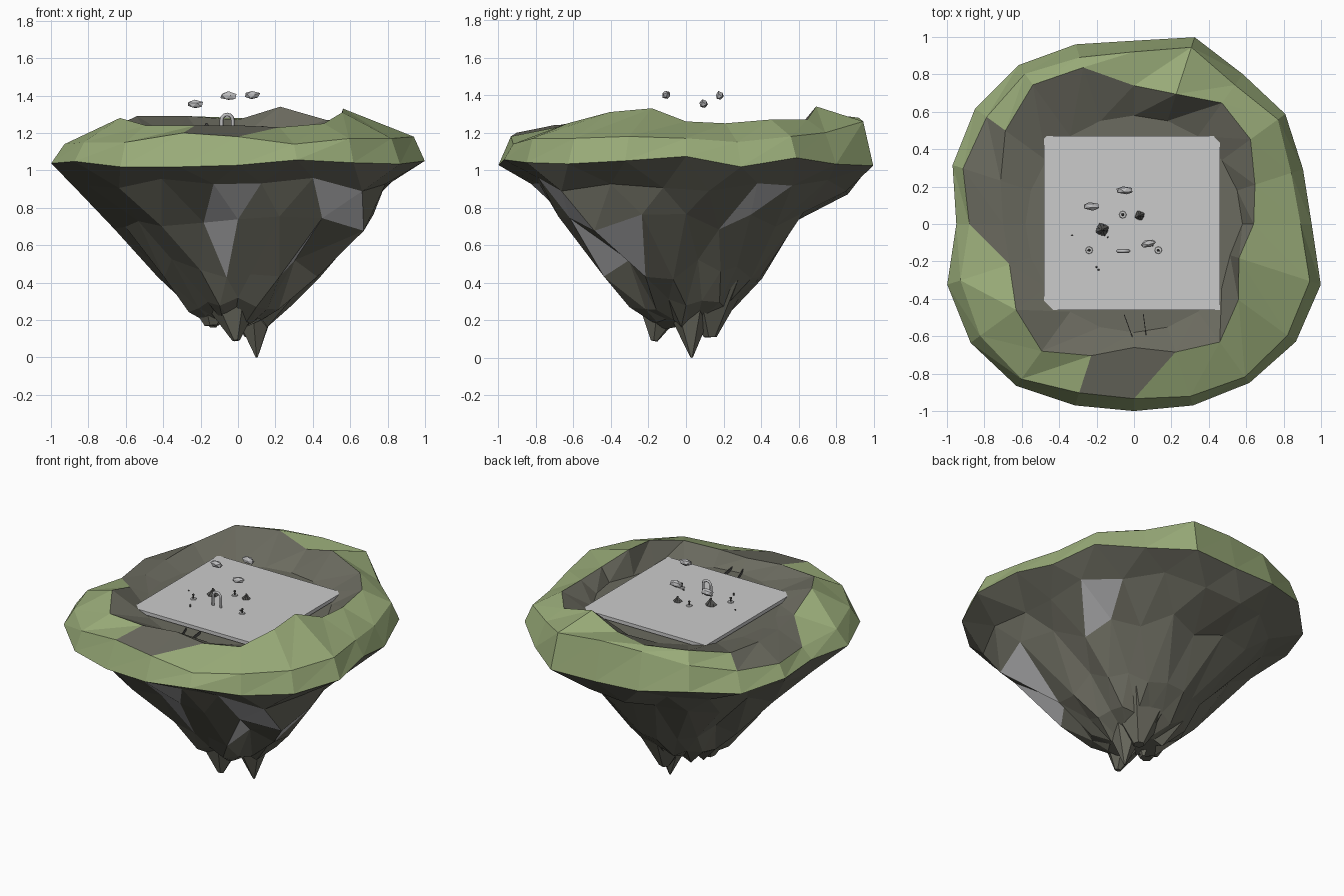
import bpy, bmesh, math, random
from mathutils import Vector

random.seed(7)
if "Cube" in bpy.data.objects:
    bpy.data.objects.remove(bpy.data.objects["Cube"])


def material(name, *rgb):
    mat = bpy.data.materials.new(name)
    mat.use_nodes = True
    mat.diffuse_color = (*rgb, 1)
    mat.node_tree.nodes["Principled BSDF"].inputs["Base Color"].default_value = (*rgb, 1)
    return mat


GRASS = material("grass green", .32, .41, .19)
EARTH = material("earth brown", .147, .146, .115)
STONE = material("grey stone", .5, .5, .51)
PAVING = material("pale paving", .6, .6, .6)
DARK = material("dark stone", .1, .1, .095)


def make_object(name, bm, *mats):
    bmesh.ops.recalc_face_normals(bm, faces=bm.faces)
    mesh = bpy.data.meshes.new(name)
    bm.to_mesh(mesh)
    bm.free()
    for mat in mats:
        mesh.materials.append(mat)
    obj = bpy.data.objects.new(name, mesh)
    bpy.context.collection.objects.link(obj)
    return obj


def box(name, centre, size, mat, turn=(0, 0, 0)):
    bm = bmesh.new()
    bmesh.ops.create_cube(bm, size=1)
    bmesh.ops.scale(bm, vec=size, verts=bm.verts)
    obj = make_object(name, bm, mat)
    obj.location, obj.rotation_euler = centre, turn


def cone(name, base, tip, r_base, r_tip, sides, mat):
    """Tapered solid from the base point to the tip point."""
    base, tip = Vector(base), Vector(tip)
    axis = tip - base
    bm = bmesh.new()
    bmesh.ops.create_cone(bm, cap_ends=True, segments=sides, radius1=r_base,
                          radius2=r_tip, depth=axis.length)
    obj = make_object(name, bm, mat)
    obj.location = (base + tip) / 2
    obj.rotation_mode = 'QUATERNION'
    obj.rotation_quaternion = axis.to_track_quat('Z', 'Y')


def rock(name, centre, size, mat, turn=(0, 0, 0)):
    bm = bmesh.new()
    bmesh.ops.create_icosphere(bm, subdivisions=1, radius=1)
    for v in bm.verts:
        v.co *= random.uniform(.8, 1.05)
    bmesh.ops.scale(bm, vec=size, verts=bm.verts)
    obj = make_object(name, bm, mat)
    obj.location, obj.rotation_euler = centre, turn


# Island plan, anticlockwise from +x: rim radius, shoulder height, ridge radius and height
RIM = [.95, .95, 1, .99, 1.05, .98, 1.01, 1.05, 1.05, 1.02,
       .95, 1.05, 1.08, 1.07, 1.02, 1, 1.02, 1.05, 1.07, 1.05]
SHOULDER = [1.17, 1.15, 1.18, 1.2, 1.26, 1.28, 1.27, 1.22, 1.15, 1.13,
            1.12, 1.14, 1.15, 1.15, 1.2, 1.18, 1.14, 1.17, 1.17, 1.18]
RIDGE = [.64, .68, .77, .8, .73, .74, .88, .92, .85, .75,
         .7, .7, .78, .84, .74, .66, .72, .78, .69, .59]
RIDGE_TOP = [1.26, 1.25, 1.27, 1.27, 1.34, 1.27, 1.29, 1.29, 1.22, 1.2,
             1.19, 1.2, 1.28, 1.24, 1.24, 1.24, 1.23, 1.25, 1.31, 1.33]
N = len(RIM)


def around(values, k):
    i, f = int(k // 1) % N, k % 1
    return values[i] * (1 - f) + values[(i + 1) % N] * f


def ring(bm, radius, height, shift=0):
    verts = []
    for k in range(N):
        a = math.tau * (k + shift) / N
        r = radius(k + shift)
        verts.append(bm.verts.new((r * math.cos(a), r * math.sin(a), height(k + shift))))
    return verts


def stitch(bm, upper, lower, index):
    """Band of triangles; index(k, n) gives the material slot."""
    for k in range(N):
        j = (k + 1) % N
        for n, tri in enumerate(((upper[k], upper[j], lower[k]),
                                 (lower[k], upper[j], lower[j]))):
            bm.faces.new(tri).material_index = index(k, n)


def jitter(amount):
    return random.uniform(-amount, amount)


def bulge(k):
    """Outcrop on the front right of the underside."""
    return max(0, 1 - abs(k % N - 17.7) / 1.8)


# Island body: hollow earth top, grassy rim, tapering rocky underside
bm = bmesh.new()
floor = ring(bm, lambda k: min(.58, around(RIDGE, k) - .05), lambda k: 1.17)
ridge = ring(bm, lambda k: around(RIDGE, k), lambda k: around(RIDGE_TOP, k))
shoulder = ring(bm, lambda k: .945 * around(RIM, k) + jitter(.02),
                lambda k: around(SHOULDER, k))
rim = ring(bm, lambda k: around(RIM, k), lambda k: 1.045 + jitter(.03))
middle = bm.verts.new((0, 0, 1.17))
for k in range(N):
    bm.faces.new((middle, floor[k], floor[(k + 1) % N])).material_index = 1
BARE = {(8, 0), (8, 1), (9, 0), (9, 1), (10, 0), (14, 0), (14, 1), (15, 0)}
stitch(bm, floor, ridge, lambda k, n: 1)
stitch(bm, ridge, shoulder, lambda k, n: int((k, n) in BARE))
stitch(bm, shoulder, rim, lambda k, n: 0)

# Each underside band: height, share of the rim radius, jitter, outcrop, stone facets
BANDS = [(.91, .83, .05, .03, ()),
         (.73, .64, .06, .15, ((0, 1), (1, 0), (13, 1), (14, 0), (16, 0), (16, 1))),
         (.47, .43, .055, .03, ((13, 0), (15, 1), (17, 0))),
         (.28, .275, .04, 0, ()),
         (.18, .14, .03, 0, ())]
previous = rim
for step, (z, share, wobble, outcrop, stones) in enumerate(BANDS):
    lower = ring(bm, lambda k: share * around(RIM, k) + outcrop * bulge(k) + jitter(wobble),
                 lambda k: z + jitter(wobble), (step + 1) / 2)
    stitch(bm, previous, lower, lambda k, n: 2 if (k, n) in stones else 1)
    previous = lower
bm.faces.new(previous).material_index = 1
make_object("island", bm, GRASS, EARTH, STONE)

# Hanging spikes merging into the underside
for base, tip, r_base, r_tip in (((.08, .02, .36), (.1, .03, 0), .17, .006),
                                 ((-.04, -.1, .45), (-.01, -.17, .09), .25, .02),
                                 ((.06, .12, .4), (.07, .13, .11), .22, .035),
                                 ((-.16, -.03, .5), (-.14, -.05, .17), .23, .04)):
    cone("hanging_spike", base, tip, r_base, r_tip, 6, EARTH)

# Rock ledge on the side
box("side_ledge", (-.64, -.06, .79), (.18, .14, .02), EARTH, (0, .2, .3))

# Paved square and the edges of its front path
box("paved_square", (-.01, .005, 1.19), (.94, .93, .024), PAVING)
box("path_edge", (-.025, -.56, 1.18), (.004, .16, .02), DARK, (0, 0, .35))
box("path_edge", (.06, -.56, 1.18), (.004, .16, .02), DARK, (0, 0, .13))
GROUND = 1.202

# Stone archway
arch = bpy.data.curves.new("archway", 'CURVE')
arch.dimensions = '3D'
arch.bevel_depth = .01
arch.bevel_resolution = 0
arch.use_fill_caps = True
path = [(-.03, 0)] + [(-.03 * math.cos(t * math.pi / 6), .066 + .03 * math.sin(t * math.pi / 6))
                      for t in range(7)] + [(.03, 0)]
line = arch.splines.new('POLY')
line.points.add(len(path) - 1)
for point, (x, z) in zip(line.points, path):
    point.co = (x, 0, z, 1)
arch.materials.append(STONE)
gate = bpy.data.objects.new("archway", arch)
gate.location = (-.058, -.145, GROUND)
bpy.context.collection.objects.link(gate)

# Pointed stone clusters
for x, y, size in ((-.17, -.03, .06), (.03, .045, .045)):
    for turn in range(4):
        a = turn * math.tau / 4 + .4
        px, py = x + size * .3 * math.cos(a), y + size * .3 * math.sin(a)
        cone("pointed_stone", (px, py, GROUND), (x, y, GROUND + size * (.85 - turn * .1)),
             size * .35, size * .08, 5, DARK)

# Small pedestals: disc, post and knob
for x, y in ((-.24, -.14), (-.06, .05), (.13, -.14)):
    cone("pedestal_disc", (x, y, GROUND), (x, y, GROUND + .005), .02, .018, 8, PAVING)
    cone("pedestal_post", (x, y, GROUND), (x, y, GROUND + .025), .005, .005, 6, DARK)
    rock("pedestal_knob", (x, y, GROUND + .028), (.009, .009, .009), DARK)

# Loose pebbles
for x, y in ((-.33, -.06), (-.2, -.23), (-.19, -.245), (-.14, -.07), (.1, -.115)):
    rock("pebble", (x, y, GROUND + .003), (.007, .006, .006), DARK)

# Floating stones above the square
for x, y, z, turn in ((-.23, .095, 1.355, -.1), (-.05, .18, 1.397, -.1), (.075, -.105, 1.402, .25)):
    rock("floating_stone", (x, y, z), (.05, .026, .026), STONE, (.3, 0, turn))
